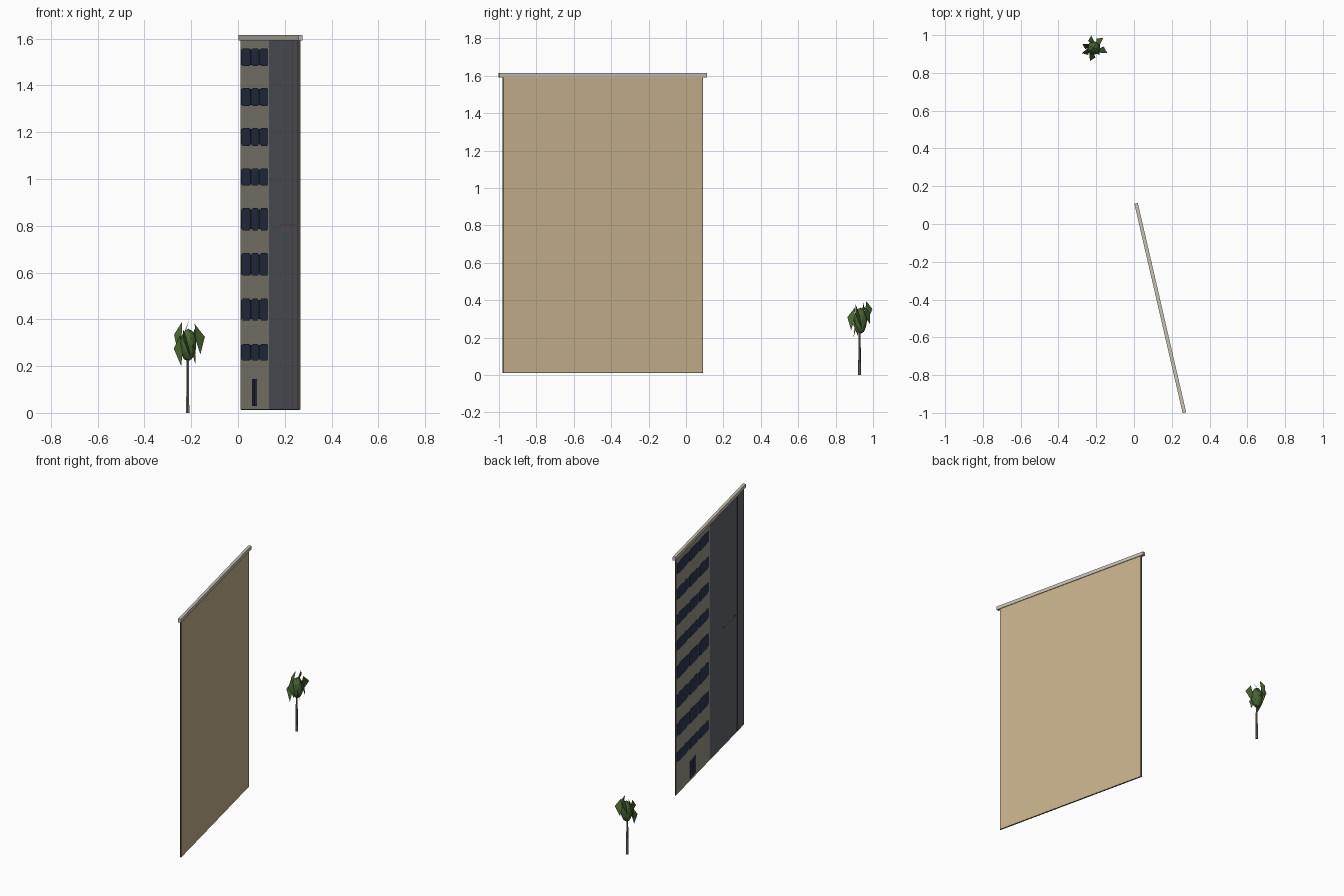
import bpy, bmesh, math
from mathutils import Matrix, Vector

if "Cube" in bpy.data.objects:
    bpy.data.objects.remove(bpy.data.objects["Cube"])


def mat(name, r, g, b):
    m = bpy.data.materials.new(name)
    lin = lambda c: (c / 255 / 12.92) if c < 10 else ((c / 255 + 0.055) / 1.055) ** 2.4
    m.diffuse_color = (lin(r), lin(g), lin(b), 1)
    m.use_nodes = True
    m.node_tree.nodes["Principled BSDF"].inputs["Base Color"].default_value = m.diffuse_color
    return m


TAN = mat("tan render", 200, 178, 141)
STONE = mat("grey stone", 152, 148, 134)
SLATE = mat("dark slate", 96, 101, 107)
EDGE = mat("dark edge", 84, 74, 62)
GLASS = mat("navy glass", 48, 55, 80)
ROOF = mat("light concrete", 200, 194, 182)
RED = mat("red line", 150, 45, 40)
GREEN = mat("leaf green", 72, 100, 50)
BARK = mat("bark", 128, 121, 110)

# Slab frame: local x runs from back end to front end, -y is the window side
FRAME = Matrix.Translation((0.139, -0.445, 0)) @ Matrix.Rotation(math.radians(-77), 4, 'Z')


def finish(name, bm, material):
    bmesh.ops.recalc_face_normals(bm, faces=bm.faces)
    me = bpy.data.meshes.new(name)
    bm.to_mesh(me)
    bm.free()
    me.materials.append(material)
    ob = bpy.data.objects.new(name, me)
    bpy.context.collection.objects.link(ob)
    return ob


def add_box(bm, u, v, z):
    size = [b - a for a, b in (u, v, z)]
    mid = [(a + b) / 2 for a, b in (u, v, z)]
    m = FRAME @ Matrix.Translation(mid) @ Matrix.Diagonal((*size, 1))
    bmesh.ops.create_cube(bm, size=1, matrix=m)


def boxes(name, material, *specs):
    bm = bmesh.new()
    for s in specs:
        add_box(bm, *s)
    return finish(name, bm, material)


# Thin building slab: core, facings and roof cap
boxes("wall_core", EDGE, ((-0.549, 0.549), (-0.003, 0.003), (0.012, 1.6)))
boxes("tan_facing", TAN, ((-0.547, 0.547), (0.003, 0.005), (0.014, 1.6)))
boxes("stone_facing", STONE, ((-0.549, -0.001), (-0.005, -0.003), (0.014, 1.6)))
boxes("slate_facing", SLATE, ((-0.001, 0.547), (-0.0055, -0.003), (0.014, 1.6)))
boxes("roof_cap", ROOF, ((-0.569, 0.569), (-0.0095, 0.0095), (1.592, 1.615)))

# Window bands: three panes per floor, each with a slightly taller middle
rows = [(0.26, 0.07), (0.442, 0.093), (0.635, 0.097), (0.828, 0.095),
        (1.008, 0.073), (1.18, 0.076), (1.35, 0.078), (1.52, 0.076)]
panes = [(-0.533, -0.350), (-0.338, -0.190), (-0.178, -0.022)]
specs = []
for zc, h in rows:
    for a, b in panes:
        w = b - a
        specs.append(((a, b), (-0.0065, -0.004), (zc - h * 0.44, zc + h * 0.44)))
        specs.append(((a + w * 0.15, b - w * 0.15), (-0.007, -0.004), (zc - h / 2, zc + h / 2)))
boxes("windows", GLASS, *specs)

# Double door
boxes("door", GLASS, ((-0.324, -0.281), (-0.0065, -0.004), (0.03, 0.145)),
      ((-0.275, -0.231), (-0.0065, -0.004), (0.03, 0.145)))

# Hairline red marks on the slate half
boxes("red_marks", RED, ((0.438, 0.442), (-0.006, -0.005), (0.02, 1.585)),
      ((0.21, 0.53), (-0.006, -0.005), (0.803, 0.806)))

# Tree: trunk, crown and leaf shards
TX, TY = -0.215, 0.932
bm = bmesh.new()
bmesh.ops.create_cone(bm, cap_ends=True, segments=6, radius1=0.008, radius2=0.005,
                      depth=0.26, matrix=Matrix.Translation((TX, TY - 0.004, 0.13)))
finish("tree_trunk", bm, BARK)

bm = bmesh.new()
bmesh.ops.create_icosphere(bm, subdivisions=2, radius=1,
                           matrix=Matrix.Translation((TX + 0.002, TY, 0.29))
                           @ Matrix.Diagonal((0.036, 0.036, 0.07, 1)))
finish("tree_crown", bm, GREEN)

bm = bmesh.new()
# angle, outer radius, top height, bottom height
for deg, r, top, low in [(-20, 0.078, 0.38, 0.25), (45, 0.075, 0.37, 0.27),
                         (100, 0.066, 0.395, 0.29), (160, 0.062, 0.39, 0.26),
                         (205, 0.066, 0.33, 0.2), (255, 0.072, 0.36, 0.24),
                         (310, 0.05, 0.31, 0.21)]:
    def pt(rad, turn, z):
        a = math.radians(deg + turn)
        return bm.verts.new((TX + rad * math.cos(a), TY + rad * math.sin(a), z))
    zm = (top + low) / 2
    p = [pt(r * 0.5, -20, top), pt(r, 0, zm + 0.01), pt(r * 0.7, 28, low), pt(r * 0.42, 15, zm)]
    for i in range(4):
        bm.faces.new([p[j] for j in range(4) if j != i])
finish("tree_leaves", bm, GREEN)
